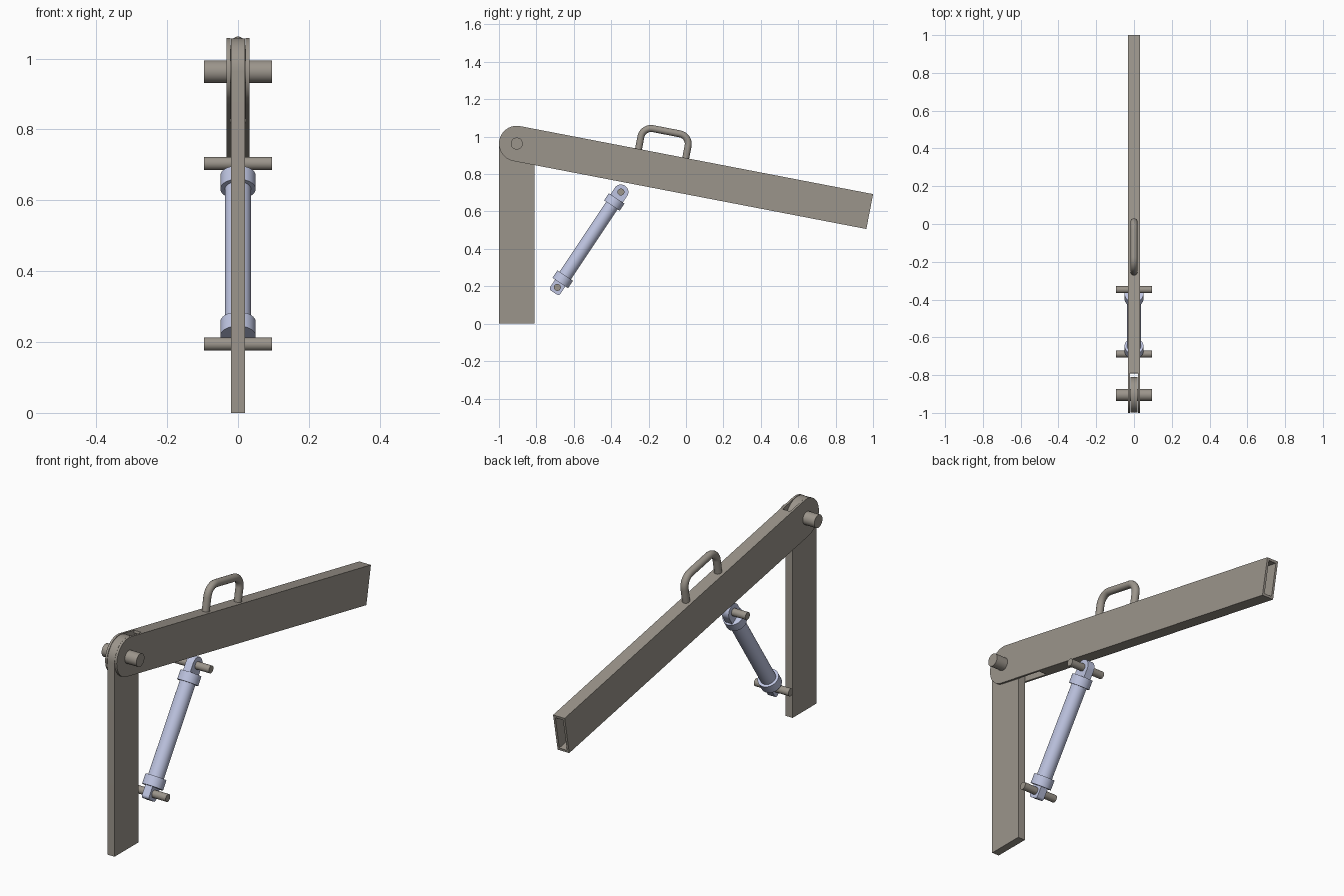
import bpy, bmesh
from math import sin, cos, pi, radians, atan2
from mathutils import Matrix, Vector

if "Cube" in bpy.data.objects:
    bpy.data.objects.remove(bpy.data.objects["Cube"])


def material(name, rgb):
    m = bpy.data.materials.new(name)
    m.diffuse_color = (*rgb, 1)
    m.use_nodes = True
    m.node_tree.nodes["Principled BSDF"].inputs["Base Color"].default_value = m.diffuse_color
    return m


STEEL = material("steel", (0.33, 0.30, 0.26))
BLUE = material("pale_blue", (0.52, 0.56, 0.76))


def frame(origin, angle):
    # Side-plane frame: local x runs along the part, local y across it, local z along world x
    a, b = Vector((0, cos(angle), sin(angle))), Vector((0, -sin(angle), cos(angle)))
    m = Matrix((a, b, a.cross(b))).transposed().to_4x4()
    m.translation = (0, *origin)
    return m


def finish(bm, name, mat, matrix):
    bmesh.ops.recalc_face_normals(bm, faces=bm.faces)
    me = bpy.data.meshes.new(name)
    bm.to_mesh(me)
    bm.free()
    ob = bpy.data.objects.new(name, me)
    bpy.context.collection.objects.link(ob)
    ob.matrix_world = matrix
    me.materials.append(mat)
    bpy.ops.object.select_all(action='DESELECT')
    ob.select_set(True)
    bpy.context.view_layer.objects.active = ob
    bpy.ops.object.shade_smooth_by_angle(angle=radians(35))
    return ob


def plate(name, outline, z0, z1, mat, matrix):
    bm = bmesh.new()
    f = bm.faces.new([bm.verts.new((x, y, z0)) for x, y in outline])
    ext = bmesh.ops.extrude_face_region(bm, geom=[f])
    bmesh.ops.translate(bm, vec=(0, 0, z1 - z0),
                        verts=[v for v in ext["geom"] if isinstance(v, bmesh.types.BMVert)])
    return finish(bm, name, mat, matrix)


def arc(cx, cy, r, a0, a1, n=24):
    return [(cx + r * cos(a0 + (a1 - a0) * i / n), cy + r * sin(a0 + (a1 - a0) * i / n))
            for i in range(n + 1)]


def rod(name, r, length, mat, matrix):
    bm = bmesh.new()
    bmesh.ops.create_cone(bm, cap_ends=True, segments=48, radius1=r, radius2=r, depth=length)
    return finish(bm, name, mat, matrix)


def tongue(end, r):
    # Bar outline with one round end at the origin
    return [(end, -r), (end, r)] + arc(0, 0, r, pi / 2, 3 * pi / 2)


PIVOT, LOW, HIGH = (-0.905, 0.963), (-0.688, 0.194), (-0.348, 0.704)
H, L = 0.095, 1.922
arm = frame(PIVOT, radians(-10.9))

# Upright post with a round top inside the arm
plate("post", tongue(PIVOT[1], H - 0.001), -0.0197, 0.0197, STEEL, frame(PIVOT, -pi / 2))

# Hollow arm: two cheeks joined by top and bottom walls, slotted near the pivot
for side, z0, z1 in (("left", -0.032, -0.021), ("right", 0.021, 0.032)):
    plate(side + "_arm_cheek", tongue(L, H), z0, z1, STEEL, arm)
for name, start, y0, y1 in (("top", 0.10, H - 0.012, H), ("bottom", 0.27, -H, 0.012 - H)):
    plate(f"arm_{name}_wall", [(start, y0), (L, y0), (L, y1), (start, y1)],
          -0.021, 0.021, STEEL, arm)

# Cross pins
for name, p, r in (("pivot_pin", PIVOT, 0.032), ("lower_pin", LOW, 0.0185), ("upper_pin", HIGH, 0.0185)):
    rod(name, r, 0.191, STEEL, frame(p, 0))

# Bent handle swept along the arm's top
r, s0, s1, top = 0.055, 0.645, 0.902, 0.216
path = ([(s0, 0.088)] + arc(s0 + r, top - r, r, pi, pi / 2, 10)
        + arc(s1 - r, top - r, r, pi / 2, 0, 10) + [(s1, 0.088)])
curve = bpy.data.curves.new("handle_path", 'CURVE')
curve.dimensions = '3D'
curve.bevel_depth, curve.bevel_resolution, curve.use_fill_caps = 0.0185, 6, True
spline = curve.splines.new('POLY')
spline.points.add(len(path) - 1)
for pt, (x, y) in zip(spline.points, path):
    pt.co = (x, y, 0, 1)
temp = bpy.data.objects.new("handle_path", curve)
bpy.context.collection.objects.link(temp)
bpy.context.view_layer.update()
bm = bmesh.new()
bm.from_mesh(temp.to_mesh())
bpy.data.objects.remove(temp)
finish(bm, "handle", STEEL, arm)

# Hydraulic cylinder: barrel, end collars and lugs
dy, dz = HIGH[0] - LOW[0], HIGH[1] - LOW[1]
length = (dy * dy + dz * dz) ** 0.5
cyl = frame(LOW, atan2(dz, dy))
for name, rad, t0, t1 in (("barrel", 0.037, 0.05, length - 0.05),
                          ("lower_collar", 0.05, 0.028, 0.076),
                          ("upper_collar", 0.05, length - 0.087, length - 0.041)):
    rod(name, rad, t1 - t0, BLUE,
        cyl @ Matrix.Translation(((t0 + t1) / 2, 0, 0)) @ Matrix.Rotation(pi / 2, 4, 'Y'))
w, c = 0.033, 0.014
low = ([(0.05, -w), (0.05, w)] + arc(c - w, w - c, c, pi / 2, pi, 8)
       + arc(c - w, c - w, c, pi, 3 * pi / 2, 8))
plate("lower_lug", low, -0.0195, 0.0195, BLUE, cyl)
plate("upper_lug", tongue(0.06, 0.04), -0.0195, 0.0195, BLUE, frame(HIGH, atan2(-dz, -dy)))
